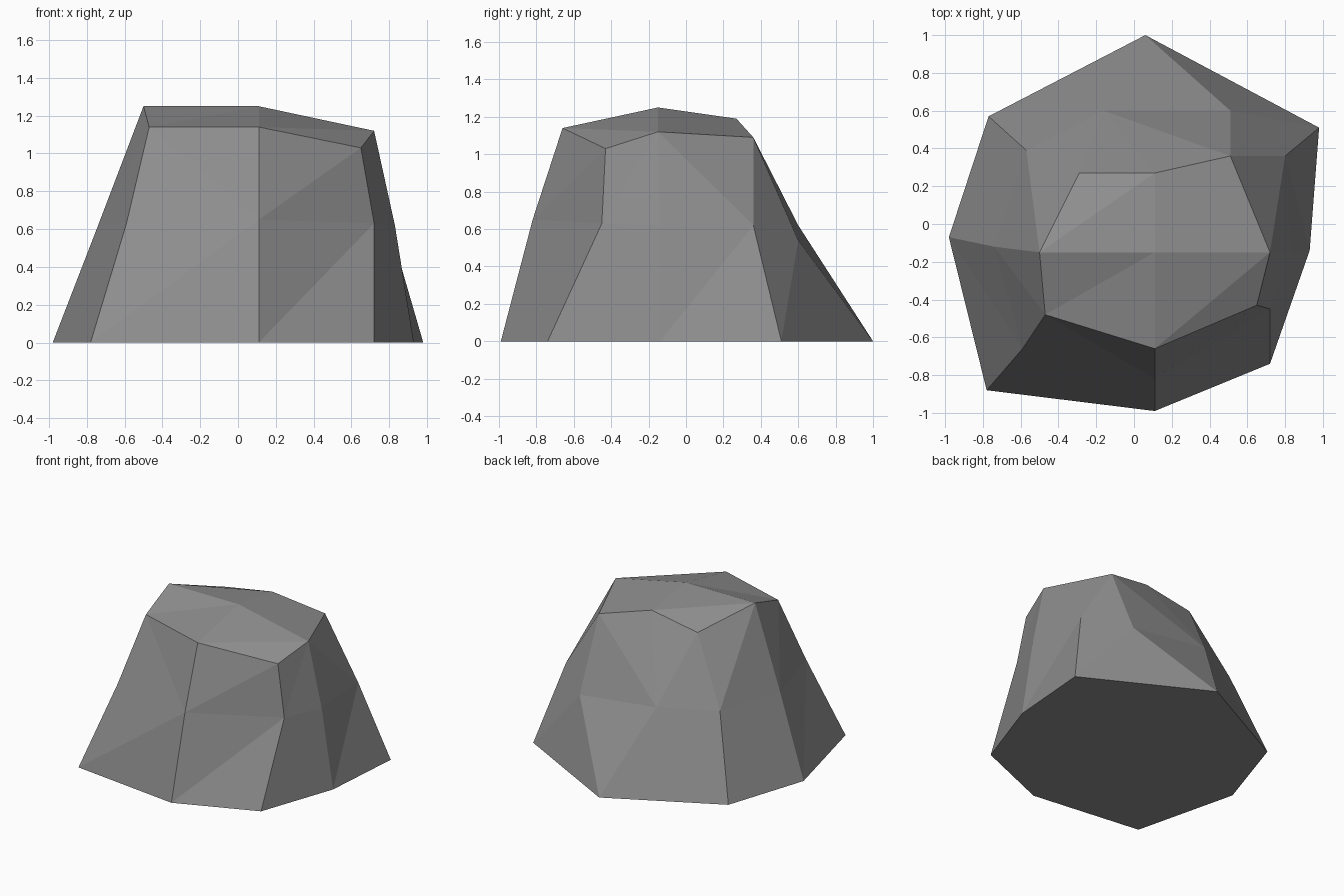
import bpy
import bmesh

# Remove the default cube if it is there
default_cube = bpy.data.objects.get("Cube")
if default_cube:
    bpy.data.objects.remove(default_cube, do_unlink=True)


def make_material(name, colour):
    material = bpy.data.materials.new(name)
    material.use_nodes = True
    material.diffuse_color = colour
    shader = material.node_tree.nodes["Principled BSDF"]
    shader.inputs["Base Color"].default_value = colour
    shader.inputs["Roughness"].default_value = 0.9
    return material


def make_ring(mesh, points):
    return [mesh.verts.new(point) for point in points]


def zip_rings(mesh, lower, upper, steps):
    """Join two closed rings with triangles; each step advances one ring."""
    low, up = 0, 0
    for step in steps:
        a, b = lower[low % len(lower)], upper[up % len(upper)]
        if step == "l":
            low += 1
            mesh.faces.new((a, lower[low % len(lower)], b))
        else:
            up += 1
            mesh.faces.new((a, upper[up % len(upper)], b))


rock = bmesh.new()

# Outline on the ground, counter-clockwise from the front
ground_outline = [(.11, -.99), (.72, -.74), (.93, -.14), (.98, .51),
                  (.06, 1), (-.77, .57), (-.98, -.07), (-.78, -.88)]
base = make_ring(rock, [(x, y, 0) for x, y in ground_outline])

# Waist where the sides bend inwards
waist = make_ring(rock, [
    (.11, -.82, .65), (.72, -.45, .63), (.83, -.14, .62), (.8, .36, .62),
    (.51, .6, .54), (-.16, .6, .62), (-.57, .39, .62), (-.74, -.12, .62),
    (-.59, -.66, .63)])

# Rim and peak of the sloping top
rim = make_ring(rock, [
    (.11, -.66, 1.14), (.65, -.43, 1.03), (.72, -.15, 1.12), (.51, .36, 1.09),
    (.11, .27, 1.19), (-.29, .27, 1.12), (-.5, -.15, 1.25), (-.47, -.48, 1.14)])
peak = rock.verts.new((.11, -.15, 1.25))

# Underside and faceted sides
rock.faces.new(reversed(base))
zip_rings(rock, base, waist, "ululululu" + "lu" + "ululul")
zip_rings(rock, waist, rim, "ulul" + "lull" + "uulul" + "ullu")

# Top facets: a fan around the peak and two chamfered corners
corners = (rim[1], rim[5])
fan = [v for v in rim if v not in corners]
for a, b in zip(fan, fan[1:] + fan[:1]):
    rock.faces.new((peak, a, b))
for corner in corners:
    i = rim.index(corner)
    rock.faces.new((rim[i - 1], corner, rim[i + 1]))

bmesh.ops.recalc_face_normals(rock, faces=rock.faces)

# Finished boulder with flat facets
boulder_mesh = bpy.data.meshes.new("boulder")
rock.to_mesh(boulder_mesh)
rock.free()
boulder_mesh.materials.append(make_material("stone grey", (.27, .27, .27, 1)))
boulder = bpy.data.objects.new("boulder", boulder_mesh)
bpy.context.collection.objects.link(boulder)
